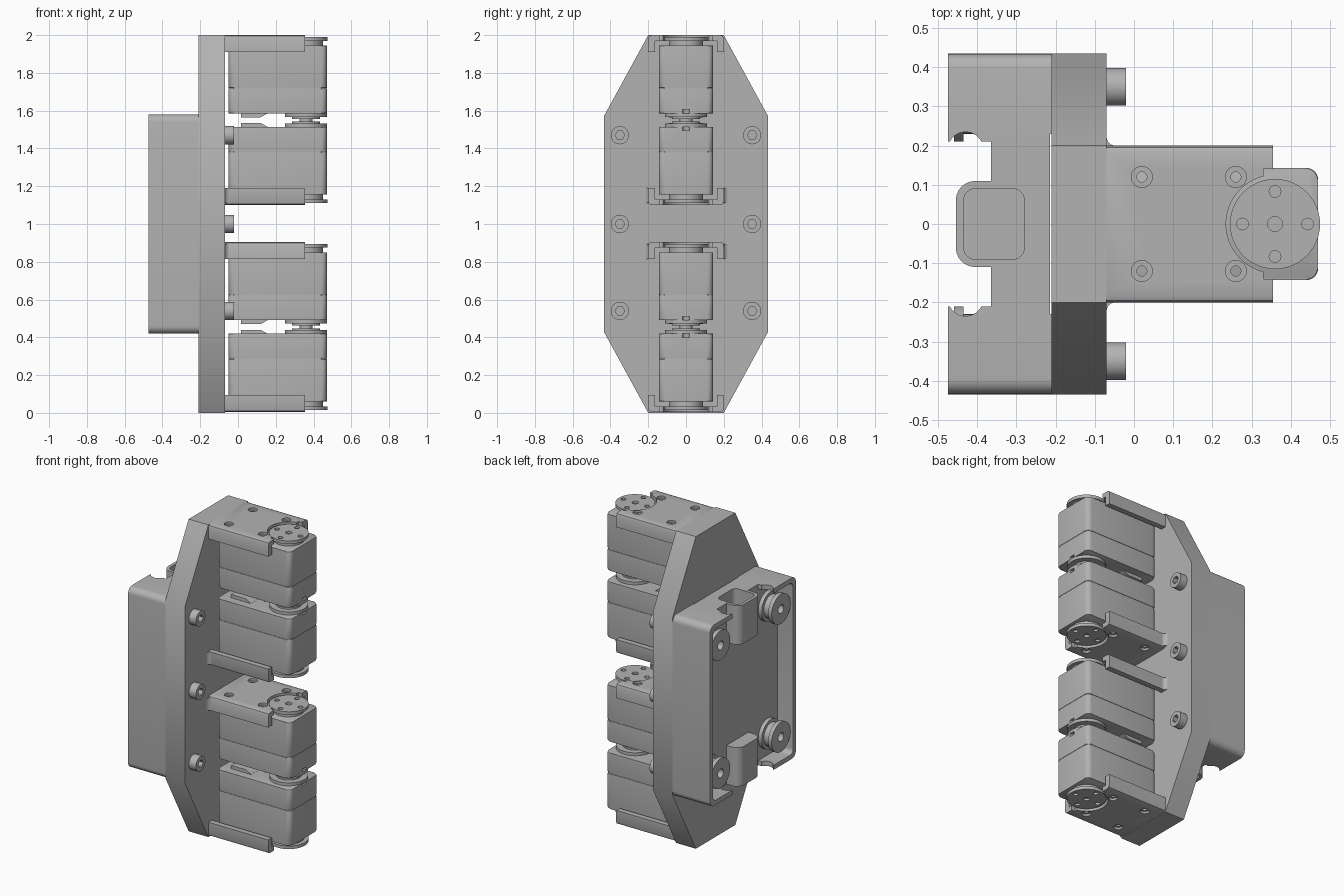
import bpy, bmesh
from math import sin, cos, pi, radians

cube = bpy.data.objects.get("Cube")
if cube:
    bpy.data.objects.remove(cube, do_unlink=True)

grey = bpy.data.materials.new("plain_grey")
grey.use_nodes = True
grey.diffuse_color = (0.45, 0.45, 0.45, 1)
grey.node_tree.nodes["Principled BSDF"].inputs["Base Color"].default_value = grey.diffuse_color
parts = []


def prism(name, pts, axis, lo, hi, bevel=0):
    """Extrude a closed 2D outline along an axis; the outline keeps the other two axes in order."""
    at = {"x": lambda a, b, t: (t, a, b), "y": lambda a, b, t: (a, t, b),
          "z": lambda a, b, t: (a, b, t)}[axis]
    lo, hi = min(lo, hi), max(lo, hi)
    bm = bmesh.new()
    ends = [[bm.verts.new(at(a, b, t)) for a, b in pts] for t in (lo, hi)]
    caps = [bm.faces.new(e) for e in ends]
    n = len(pts)
    for i in range(n):
        j = (i + 1) % n
        bm.faces.new((ends[0][i], ends[0][j], ends[1][j], ends[1][i]))
    if bevel:
        rim = [e for f in caps for e in f.edges]
        bmesh.ops.bevel(bm, geom=rim, offset=bevel, segments=2, affect="EDGES", profile=0.5)
    bmesh.ops.recalc_face_normals(bm, faces=bm.faces)
    mesh = bpy.data.meshes.new(name)
    bm.to_mesh(mesh)
    bm.free()
    mesh.materials.append(grey)
    obj = bpy.data.objects.new(name, mesh)
    bpy.context.collection.objects.link(obj)
    parts.append(obj)
    return obj


def rect(a0, a1, b0, b1, r=0):
    """Rectangle outline with optional round corners."""
    if not r:
        return [(a0, b0), (a1, b0), (a1, b1), (a0, b1)]
    centres = [(a1 - r, b1 - r), (a0 + r, b1 - r), (a0 + r, b0 + r), (a1 - r, b0 + r)]
    return [(a + r * cos((q + k / 6) * pi / 2), b + r * sin((q + k / 6) * pi / 2))
            for q, (a, b) in enumerate(centres) for k in range(7)]


def ring(a, b, r, n=40):
    return [(a + r * cos(2 * pi * i / n), b + r * sin(2 * pi * i / n)) for i in range(n)]


def cut(target, *cutters):
    """Subtract helper solids and discard them."""
    for c in cutters:
        c.hide_render = True
        mod = target.modifiers.new("cut", "BOOLEAN")
        mod.operation, mod.solver, mod.object = "DIFFERENCE", "EXACT", c
    bpy.context.view_layer.update()
    dg = bpy.context.evaluated_depsgraph_get()
    mesh = bpy.data.meshes.new_from_object(target.evaluated_get(dg))
    target.modifiers.clear()
    target.data = mesh
    for c in cutters:
        parts.remove(c)
        bpy.data.objects.remove(c, do_unlink=True)


# Octagonal mounting plate
half = [(0.2, 0), (0.435, 0.43), (0.435, 1.57), (0.2, 2)]
prism("mounting_plate", half + [(-y, z) for y, z in reversed(half)], "x", -0.21, -0.07)

# Rear housing with a shallow recess, notched end walls and a slit behind the plate
housing = prism("rear_housing", rect(-0.435, 0.435, 0.42, 1.58, 0.04), "x", -0.475, -0.21)
cut(housing,
    prism("recess", rect(-0.405, 0.405, 0.45, 1.55, 0.03), "x", -0.6, -0.365),
    prism("notch", rect(-0.6, -0.365, -0.21, 0.21), "z", 0.3, 1.7),
    prism("slit", rect(-0.215, -0.2, -0.23, 0.23), "z", 0.3, 1.7),
    *[prism("bite", ring(-0.43, s * 0.19, 0.045), "z", 0.3, 1.7) for s in (-1, 1)])

# Pockets standing out of the recess at both ends
for tag, z_out, z_in in (("upper", 1.58, 1.33), ("lower", 0.42, 0.67)):
    s = 1 if z_out > z_in else -1
    pocket = prism(tag + "_pocket", rect(-0.455, -0.3, -0.11, 0.11, 0.05), "z", z_in, z_out - s * 0.001)
    for body in (pocket, housing):
        cut(body, prism("well", rect(-0.435, -0.28, -0.09, 0.09, 0.03), "z", z_in + s * 0.02, z_out + s * 0.1))

# Grooved rollers in the recess corners
for y in (-0.305, 0.305):
    for z in (0.59, 1.41):
        roller = prism("roller", ring(y, z, 0.095), "x", -0.46, -0.36, 0.004)
        groove = prism("groove", ring(y, z, 0.13), "x", -0.435, -0.39)
        cut(groove, prism("core", ring(y, z, 0.075), "x", -0.5, -0.3))
        cut(roller, groove, prism("bore", ring(y, z, 0.028, 24), "x", -0.5, -0.37))

# Socket bolts on the plate
for y in (-0.35, 0.35):
    for z in (0.54, 1.0, 1.47):
        bolt = prism("socket_bolt", ring(y, z, 0.048), "x", -0.08, -0.02, 0.005)
        cut(bolt, prism("hex", ring(y, z, 0.025, 6), "x", -0.05, 0))


def horn(name, z0, z1, s):
    """Round output disc with a centre bore and four screw holes; s is the outward side."""
    disc = prism(name, ring(0.36, 0, 0.115, 56), "z", z0, z1, 0.003)
    depth = (z1 - s * 0.014, z1 + s * 0.05)
    spots = [(0.36 + dx, dy) for dx, dy in ((0.083, 0), (-0.083, 0), (0, 0.083), (0, -0.083))]
    cut(disc, prism("bore", ring(0.36, 0, 0.019, 20), "z", *depth),
        *[prism("hole", ring(x, y, 0.015, 16), "z", *depth) for x, y in spots])


def actuator(centre, s):
    """One motor with its bracket, measured outward from the middle of its pair."""
    z = lambda d: centre + s * d
    # Two-piece case
    outline = rect(-0.05, 0.47, -0.143, 0.143, 0.03)
    lower = prism("motor_case_inner", outline, "z", z(0.036), z(0.168), 0.006)
    prism("motor_case_outer", outline, "z", z(0.17), z(0.395), 0.006)
    prism("motor_case_seam", rect(-0.047, 0.467, -0.14, 0.14, 0.03), "z", z(0.16), z(0.18))
    cut(lower, *[prism("end_notch", ring(x, 0, 0.018, 20), "z", z(0.02), z(0.055))
                 for x in (0.47, 0.2)])
    # Output horn, idler disc and hubs
    horn("output_horn", z(0.42), z(0.44), s)
    prism("output_hub", ring(0.36, 0, 0.09), "z", z(0.39), z(0.425))
    prism("idler_disc", ring(0.36, 0, 0.112), "z", z(0.017), z(0.036), 0.003)
    prism("idler_cap", ring(0.36, 0, 0.075), "z", z(0.007), z(0.02))
    prism("idler_pin", ring(0.36, 0, 0.035), "z", z(0), z(0.01))
    # Connector cover
    cover = [(0.015, z(0.04)), (0.015, z(0.015)), (0.12, z(0.015)), (0.155, z(0.035)), (0.155, z(0.04))]
    prism("connector_cover", cover, "y", -0.09, 0.09)
    # Channel bracket with round outer edges, horn cutout and screw holes
    side = [(0.165, z(0.42)), (0.165, z(0.36)), (0.2, z(0.36)), (0.2, z(0.432)),
            (0.195, z(0.445)), (0.182, z(0.45))]
    bracket = prism("channel_bracket", side + [(-y, h) for y, h in reversed(side)], "x", -0.08, 0.355)
    cutters = [prism("horn_cutout", ring(0.36, 0, 0.125, 56), "z", z(0.34), z(0.5)),
               prism("end_gap", rect(0.33, 0.4, -0.14, 0.14), "z", z(0.34), z(0.5))]
    for x in (0.02, 0.26):
        for y in (-0.12, 0.12):
            cutters.append(prism("head", ring(x, y, 0.027, 24), "z", z(0.436), z(0.5)))
            cutters.append(prism("bore", ring(x, y, 0.013, 16), "z", z(0.4), z(0.5)))
    cut(bracket, *cutters)
    # Fillets where the bracket meets the plate
    for m in (-1, 1):
        web = [(-0.075, 0.195), (-0.05, 0.2), (-0.059, 0.203), (-0.067, 0.211), (-0.07, 0.22), (-0.075, 0.22)]
        if s * (centre - 1) < 0:
            prism("bracket_fillet", [(x, m * y) for x, y in web], "z", z(0.36), z(0.44))


for mid in (1.55, 0.455):
    for way in (1, -1):
        actuator(mid, way)

# Smooth round surfaces, keep edges sharp
bpy.ops.object.select_all(action="DESELECT")
for obj in parts:
    obj.select_set(True)
bpy.context.view_layer.objects.active = parts[0]
bpy.ops.object.shade_smooth_by_angle(angle=radians(30))
